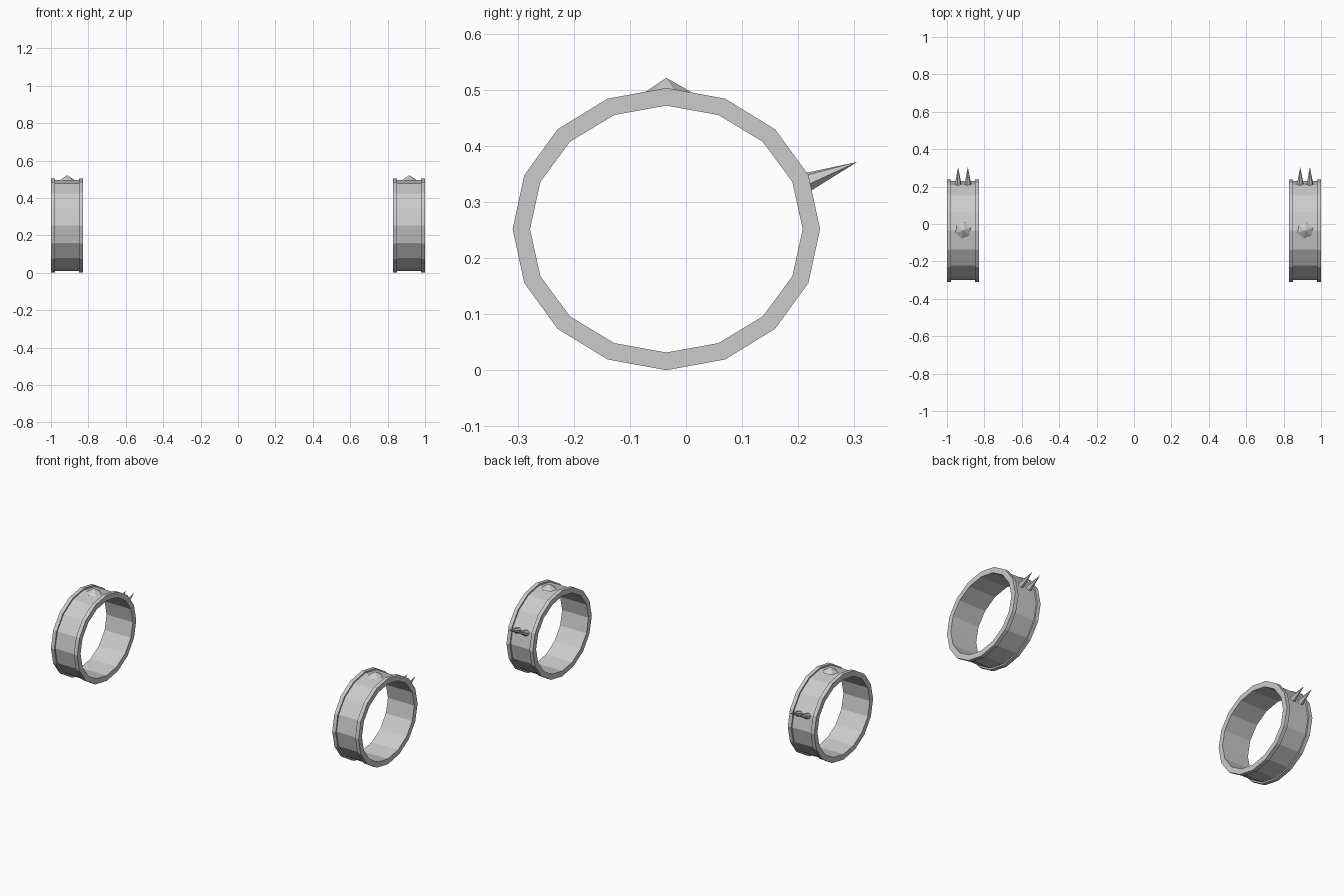
import bpy, bmesh, math
from mathutils import Vector, Matrix

if "Cube" in bpy.data.objects:
    bpy.data.objects.remove(bpy.data.objects["Cube"])

SIDES = 16
CY, CZ = -0.035, 0.2515      # centre of each oval ring
HALF, RIM = 0.0855, 0.0635   # half width, inner edge of the raised rims


def finish(bm, name):
    bmesh.ops.recalc_face_normals(bm, faces=bm.faces)
    me = bpy.data.meshes.new(name)
    bm.to_mesh(me)
    bm.free()
    ob = bpy.data.objects.new(name, me)
    bpy.context.collection.objects.link(ob)
    return ob


def band(name, cx):
    # closed cross-section: (x offset, y radius, z radius)
    profile = [(-HALF, 0.243, 0.220), (-HALF, 0.258, 0.236), (-HALF, 0.274, 0.2515),
               (-RIM, 0.274, 0.2515), (-RIM, 0.265, 0.243),
               (RIM, 0.265, 0.243), (RIM, 0.274, 0.2515),
               (HALF, 0.274, 0.2515), (HALF, 0.258, 0.236), (HALF, 0.243, 0.220)]
    bm = bmesh.new()
    rings = []
    for i in range(SIDES):
        a = 2 * math.pi * i / SIDES
        rings.append([bm.verts.new((cx + x, CY + ry * math.sin(a), CZ + rz * math.cos(a)))
                      for x, ry, rz in profile])
    n = len(profile)
    for i in range(SIDES):
        p, q = rings[i], rings[(i + 1) % SIDES]
        for j in range(n):
            k = (j + 1) % n
            bm.faces.new((p[j], p[k], q[k], q[j]))
    return finish(bm, name)


def cone(name, base, tip, radius, sides, turn):
    base, tip = Vector(base), Vector(tip)
    axis = tip - base
    rot = axis.to_track_quat('Z', 'X').to_matrix().to_4x4()
    bm = bmesh.new()
    bmesh.ops.create_cone(bm, cap_ends=True, segments=sides, radius1=radius, radius2=0,
                          depth=axis.length,
                          matrix=Matrix.Translation((base + tip) / 2) @ rot
                          @ Matrix.Rotation(turn, 4, 'Z'))
    return finish(bm, name)


for side, cx in (("left", -0.9145), ("right", 0.9145)):
    # flanged oval band
    band(side + "_band", cx)
    # low faceted stud on top
    cone(side + "_stud", (cx + 0.001, CY + 0.001, 0.494), (cx + 0.001, CY, 0.521),
         0.044, 6, math.radians(20))
    # pair of back spikes
    for i, dx in enumerate((-0.026, 0.026)):
        cone(f"{side}_spike_{i + 1}", (cx + dx, 0.213, 0.334), (cx + dx, 0.305, 0.371),
             0.018, 6, math.radians(15))
